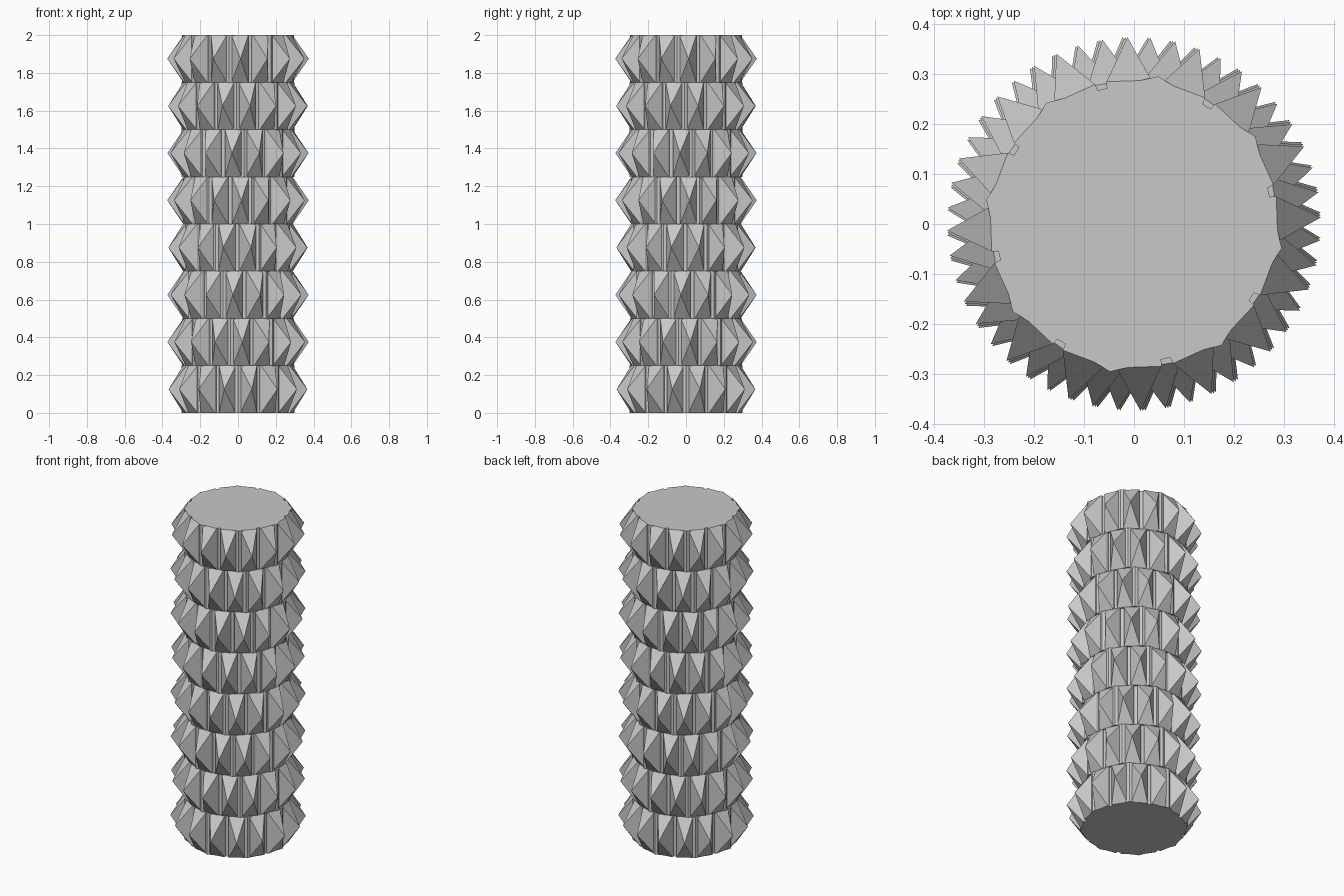
import bpy
import bmesh
from math import radians
from mathutils import Matrix, Vector

RINGS = 8
STUDS = 16
RING_H = 2 / RINGS
CORE_R = 0.30       # corner radius of the eight-sided core
BASE_IN, BASE_OUT = 0.27, 0.287
TIP_R = 0.375
STUD_W = 0.09
TWIST = 37.25       # degrees each ring turns against the one below

cube = bpy.data.objects.get("Cube")
if cube:
    bpy.data.objects.remove(cube, do_unlink=True)

grey = bpy.data.materials.new("plain grey")
grey.use_nodes = True
colour = (0.58, 0.58, 0.58, 1)
grey.diffuse_color = colour
grey.node_tree.nodes["Principled BSDF"].inputs["Base Color"].default_value = colour


def finish(bm, name, z, angle):
    """Turn a bmesh into a placed, flat-shaded object."""
    bmesh.ops.recalc_face_normals(bm, faces=bm.faces)
    mesh = bpy.data.meshes.new(name)
    bm.to_mesh(mesh)
    bm.free()
    mesh.materials.append(grey)
    obj = bpy.data.objects.new(name, mesh)
    obj.location.z = z
    obj.rotation_euler.z = radians(angle)
    bpy.context.scene.collection.objects.link(obj)


def add_stud(bm, angle):
    """A block set into the core whose outer face rises to a point."""
    depth = BASE_OUT - BASE_IN
    place = Matrix.Translation(((BASE_IN + BASE_OUT) / 2, 0, 0))
    size = Matrix.Diagonal((depth, STUD_W, RING_H, 1))
    verts = bmesh.ops.create_cube(bm, size=1, matrix=place @ size)["verts"]
    faces = {f for v in verts for f in v.link_faces}
    outer = max(faces, key=lambda f: f.calc_center_median().x)
    tip = bmesh.ops.poke(bm, faces=[outer])["verts"][0]
    tip.co = Vector((TIP_R, 0, 0))
    bmesh.ops.rotate(bm, verts=verts + [tip],
                     matrix=Matrix.Rotation(radians(angle), 3, "Z"))


for i in range(RINGS):
    z = RING_H * (i + 0.5)

    # Eight-sided core section
    bm = bmesh.new()
    bmesh.ops.create_cone(bm, cap_ends=True, segments=8, radius1=CORE_R,
                          radius2=CORE_R, depth=RING_H)
    finish(bm, f"core_{i + 1}", z, TWIST * i)

    # Circle of pointed studs, two to each side of the core
    bm = bmesh.new()
    for k in range(STUDS):
        add_stud(bm, (k + 0.5) * 360 / STUDS)
    finish(bm, f"stud_ring_{i + 1}", z, TWIST * i)
